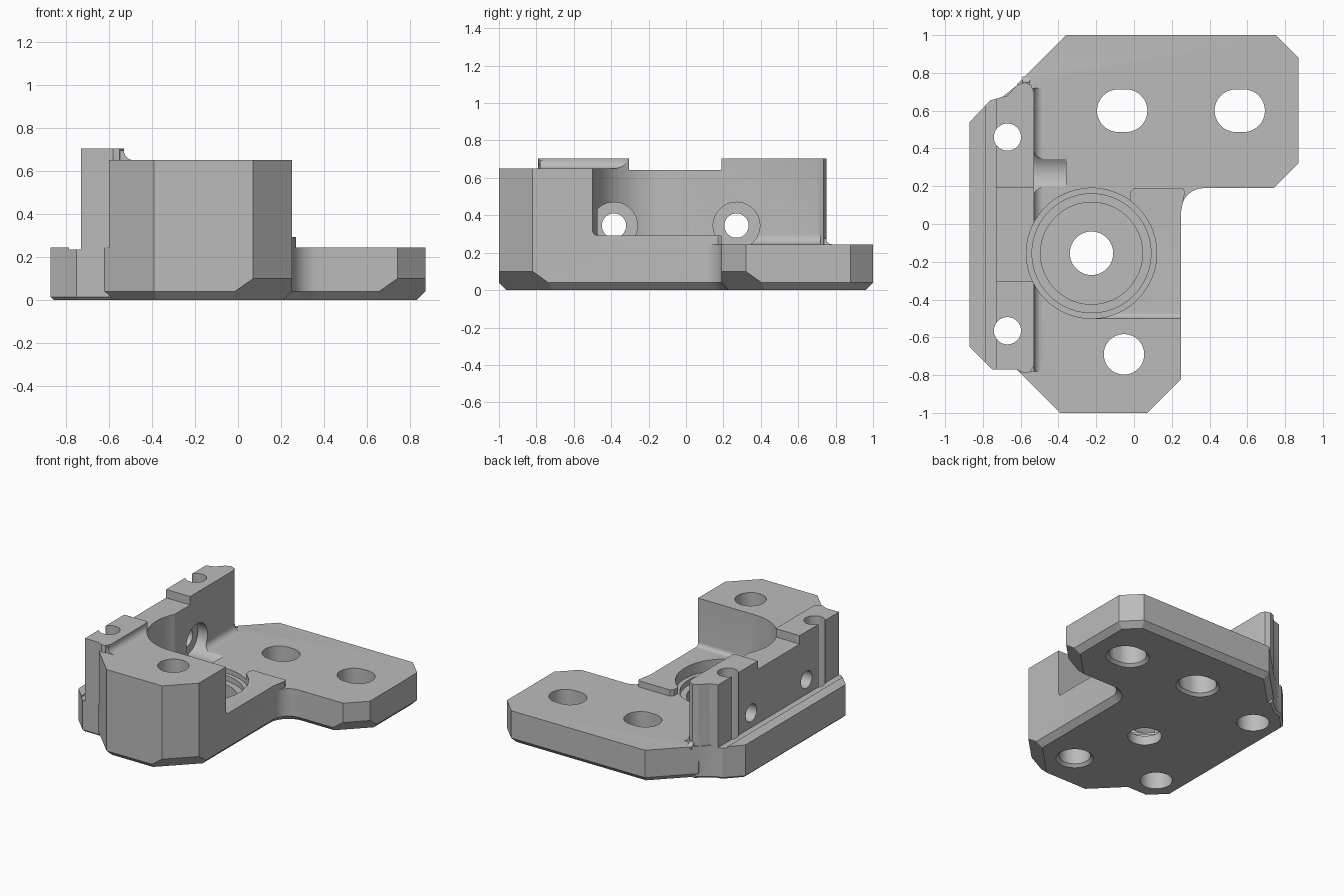
import bpy, bmesh, math
from mathutils import Matrix, Vector

cube = bpy.data.objects.get("Cube")
if cube:
    bpy.data.objects.remove(cube)

grey = bpy.data.materials.new("plain_grey")
grey.use_nodes = True
grey.diffuse_color = (0.5, 0.5, 0.5, 1)
grey.node_tree.nodes["Principled BSDF"].inputs["Base Color"].default_value = (0.5, 0.5, 0.5, 1)


def finish(bm, name):
    bmesh.ops.recalc_face_normals(bm, faces=bm.faces[:])
    mesh = bpy.data.meshes.new(name)
    bm.to_mesh(mesh)
    bm.free()
    mesh.materials.append(grey)
    ob = bpy.data.objects.new(name, mesh)
    bpy.context.collection.objects.link(ob)
    return ob


def prism(name, outline, z0, z1, chamfer=0, keep=None):
    """Extrude an outline upward, chamfering the chosen bottom edges."""
    bm = bmesh.new()
    base = bm.faces.new([bm.verts.new((x, y, z0)) for x, y in outline])
    made = bmesh.ops.extrude_face_region(bm, geom=[base], use_keep_orig=True)
    tops = [g for g in made["geom"] if isinstance(g, bmesh.types.BMVert)]
    bmesh.ops.translate(bm, verts=tops, vec=(0, 0, z1 - z0))
    bmesh.ops.recalc_face_normals(bm, faces=bm.faces[:])
    if chamfer:
        edges = [e for e in bm.edges if all(abs(v.co.z - z0) < 1e-5 for v in e.verts)
                 and (keep is None or keep(sum((v.co for v in e.verts), Vector()) / 2))]
        bmesh.ops.bevel(bm, geom=edges, offset=chamfer, segments=1, affect='EDGES')
    return finish(bm, name)


def box(name, x0, x1, y0, y1, z0, z1):
    return prism(name, [(x0, y0), (x1, y0), (x1, y1), (x0, y1)], z0, z1)


def cone(name, x, y, z0, z1, r0, r1=None, slot=0):
    """Upright round cutter, optionally stretched into a slot along x."""
    bm = bmesh.new()
    bmesh.ops.create_cone(bm, cap_ends=True, segments=64, radius1=r0,
                          radius2=r0 if r1 is None else r1, depth=z1 - z0,
                          matrix=Matrix.Rotation(math.pi / 64, 4, 'Z'))
    for v in bm.verts:
        v.co += Vector((x + math.copysign(slot, v.co.x), y, (z0 + z1) / 2))
    return finish(bm, name)


def cross_hole(name, y, z, x0, x1, r):
    bm = bmesh.new()
    bmesh.ops.create_cone(bm, cap_ends=True, segments=48, radius1=r, radius2=r, depth=x1 - x0,
                          matrix=Matrix.Translation(((x0 + x1) / 2, y, z)) @ Matrix.Rotation(math.pi / 2, 4, 'Y'))
    return finish(bm, name)


def fillet(name, corner, out, along, r, length):
    """Concave blend strip in the corner between a wall and a floor."""
    corner, out, along = Vector(corner), Vector(out), Vector(along)
    up = Vector((0, 0, 1))
    sec = [(-0.02, -0.02), (r, -0.02)]
    sec += [(r - r * math.sin(a), r - r * math.cos(a)) for a in [i * math.pi / 16 for i in range(9)]]
    sec += [(-0.02, r)]
    bm = bmesh.new()
    rings = [[bm.verts.new(corner + out * u + up * w + along * s) for u, w in sec] for s in (0, length)]
    bm.faces.new(rings[0])
    bm.faces.new(rings[1])
    for i in range(len(sec)):
        j = (i + 1) % len(sec)
        bm.faces.new((rings[0][i], rings[0][j], rings[1][j], rings[1][i]))
    return finish(bm, name)


def corner_cutter(name, x, y, direction):
    """Wedge that slopes the underside below a diagonal corner."""
    bm = bmesh.new()
    bmesh.ops.create_cube(bm, size=0.6)
    tilt = Matrix.Rotation(math.radians(direction), 4, 'Z') @ Matrix.Rotation(math.pi / 4, 4, 'Y')
    bm.transform(Matrix.Translation((x, y, 0.1)) @ tilt @ Matrix.Translation((0.3, 0, 0)))
    return finish(bm, name)


def combine(body, other, operation):
    mod = body.modifiers.new(operation.lower(), 'BOOLEAN')
    mod.operation, mod.solver, mod.object = operation, 'EXACT', other
    bpy.context.view_layer.objects.active = body
    bpy.ops.object.modifier_apply(modifier=mod.name)
    bpy.data.objects.remove(other)


# Base plate with a rounded inner corner
inner = [(0.37 - 0.12 * math.cos(a), 0.07 + 0.12 * math.sin(a)) for a in [i * math.pi / 16 for i in range(9)]]
outline = [(-0.62, -0.77), (-0.39, -1), (0.07, -1), (0.25, -0.82)] + inner + [
    (0.74, 0.19), (0.87, 0.32), (0.87, 0.88), (0.75, 1), (-0.36, 1), (-0.62, 0.74)]
bracket = prism("bracket", outline, 0, 0.245, 0.04)

# Side ledge, rear wall, front block and raised floor
ledge = [(-0.5, -0.7), (-0.6, -0.77), (-0.75, -0.77), (-0.87, -0.65), (-0.87, 0.54),
         (-0.76, 0.655), (-0.7, 0.67), (-0.6, 0.75), (-0.5, 0.7)]
wall = [(-0.73, -0.77), (-0.62, -0.77), (-0.58, -0.79), (-0.55, -0.785), (-0.53, -0.75),
        (-0.53, 0.7), (-0.545, 0.735), (-0.58, 0.75), (-0.62, 0.735), (-0.67, 0.68), (-0.73, 0.663)]
block = [(-0.6, -0.79), (-0.39, -1), (0.07, -1), (0.25, -0.82), (0.25, -0.5),
         (-0.225, -0.5), (-0.225, -0.155), (-0.6, -0.155)]
floor = [(-0.02, -0.155), (-0.02, 0.17), (0, 0.19), (0.26, 0.19), (0.27, 0.17), (0.25, 0.07),
         (0.25, -0.53), (-0.3, -0.53), (-0.3, -0.155)]
solids = [
    prism("ledge", ledge, 0, 0.245, 0.015, lambda m: m.x < -0.6),
    prism("wall", wall, 0.13, 0.705),
    prism("front_block", block, 0.15, 0.65),
    prism("raised_floor", floor, 0.15, 0.292),
    fillet("wall_foot", (-0.53, 0.02, 0.245), (1, 0, 0), (0, 1, 0), 0.05, 0.7),
    fillet("wall_end_foot", (-0.59, 0.75, 0.245), (0, 1, 0), (1, 0, 0), 0.03, 0.04),
    fillet("wall_shoulder", (-0.53, -0.78, 0.65), (1, 0, 0), (0, 1, 0), 0.045, 0.475),
    fillet("block_foot", (-0.2, -0.5, 0.292), (0, 1, 0), (1, 0, 0), 0.03, 0.449),
]
for part in solids:
    combine(bracket, part, 'UNION')

# Wall saddle, ledge groove and underside relief
cutters = [
    box("saddle", -0.8, -0.52, -0.305, 0.19, 0.642, 0.8),
    box("groove", -0.785, -0.73, -0.9, 0.9, 0.235, 0.27),
    corner_cutter("block_slope", 0.16, -0.91, -45),
    corner_cutter("plate_slope", 0.805, 0.255, -45),
]
relief = corner_cutter("ledge_slope", -0.87, -0.05, 180)
for v in relief.data.vertices:
    v.co.y = -0.05 + (v.co.y + 0.05) * 1.15
cutters.append(relief)

# Stepped bore
for z0, z1, r in [(0.21, 0.9, 0.345), (0.17, 0.3, 0.315), (0.07, 0.25, 0.27), (-0.1, 0.2, 0.115)]:
    cutters.append(cone("bore", -0.225, -0.155, z0, z1, r))

# Mounting holes with chamfered lower rims
for x, y, r, slot in [(-0.0625, 0.6, 0.113, 0.02), (0.56, 0.6, 0.113, 0.02), (-0.053, -0.69, 0.107, 0)]:
    cutters.append(cone("mount_hole", x, y, -0.1, 0.9, r, slot=slot))
    cutters.append(cone("mount_rim", x, y, -0.02, 0.02, r + 0.04, r, slot))

# Upright wall holes with counterbores, and cross holes with recesses
for y in (0.46, -0.565):
    cutters.append(cone("wall_hole", -0.67, y, -0.1, 0.9, 0.072))
    cutters.append(cone("wall_counterbore", -0.67, y, -0.1, 0.13, 0.11))
for y in (0.27, -0.385):
    cutters.append(cross_hole("cross_hole", y, 0.345, -0.9, -0.4, 0.065))
    cutters.append(cross_hole("cross_recess", y, 0.345, -0.61, -0.36, 0.125))

for cutter in cutters:
    combine(bracket, cutter, 'DIFFERENCE')

bpy.ops.object.select_all(action='DESELECT')
bracket.select_set(True)
bpy.context.view_layer.objects.active = bracket
bpy.ops.object.shade_smooth_by_angle(angle=math.radians(25))
